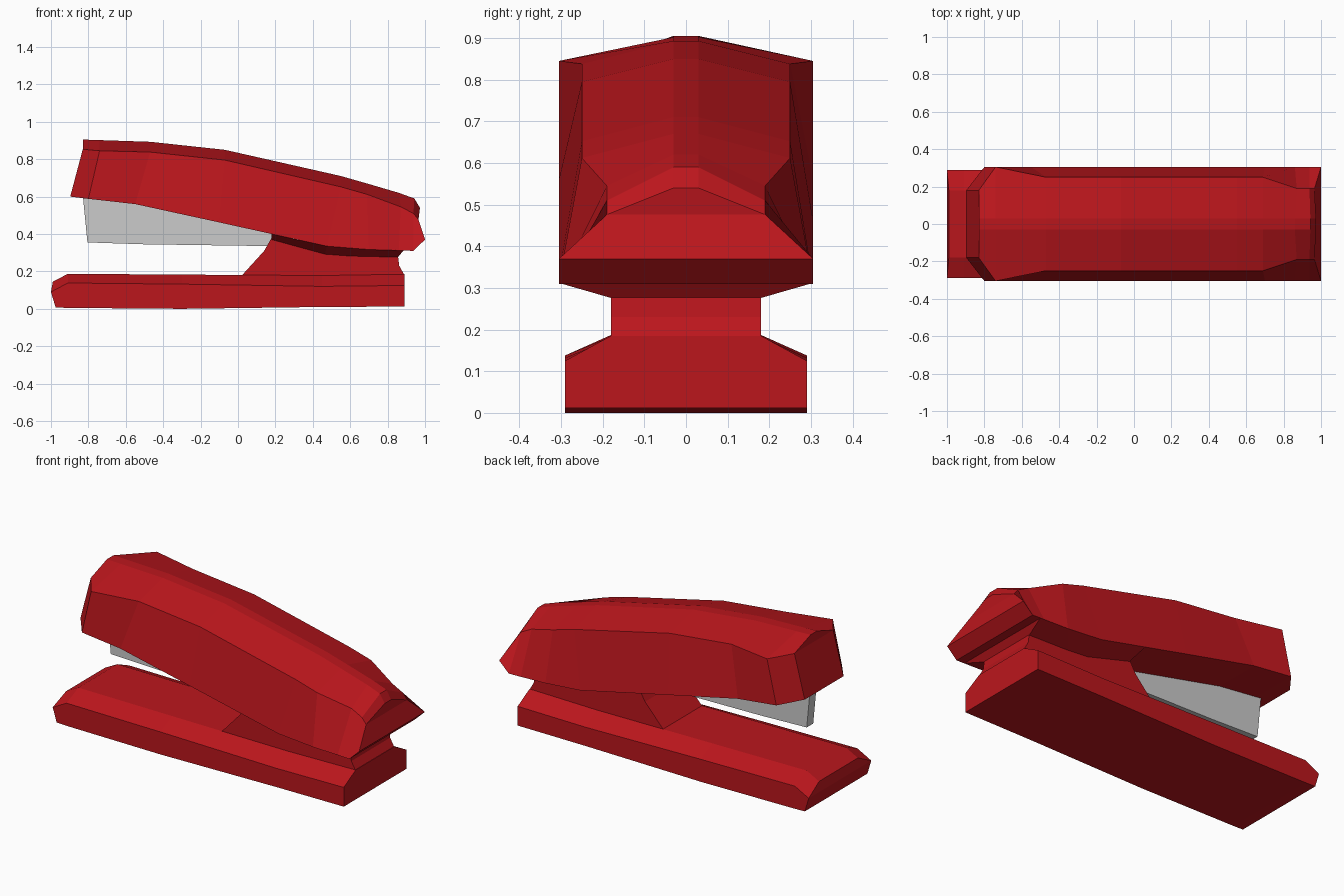
import bpy, bmesh

red = bpy.data.materials.new("red")
red.diffuse_color = (0.5, 0.008, 0.012, 1)


def finish(bm, name, mat=None):
    bmesh.ops.recalc_face_normals(bm, faces=bm.faces)
    me = bpy.data.meshes.new(name)
    bm.to_mesh(me)
    bm.free()
    if mat:
        me.materials.append(mat)
    ob = bpy.data.objects.new(name, me)
    bpy.context.collection.objects.link(ob)
    return ob


def loft(name, stations, mat=None):
    """Each station is a top-to-bottom list of (x, half width, z), mirrored in y."""
    bm = bmesh.new()
    rings = []
    for st in stations:
        left = [bm.verts.new((x, y, z)) for x, y, z in st]
        right = [bm.verts.new((x, -y, z)) for x, y, z in reversed(st)]
        rings.append(left + right)
    n = len(rings[0])
    for a, b in zip(rings, rings[1:]):
        for i in range(n):
            j = (i + 1) % n
            bm.faces.new((a[i], a[j], b[j], b[i]))
    # end caps as strips between mirrored points
    for r in (rings[0], rings[-1]):
        for i in range(n // 2 - 1):
            bm.faces.new((r[i], r[i + 1], r[n - 2 - i], r[n - 1 - i]))
    return finish(bm, name, mat)


def plate(name, profile, half, mat=None):
    """Side profile (x, z) extruded across y."""
    bm = bmesh.new()
    f = bm.faces.new([bm.verts.new((x, -half, z)) for x, z in profile])
    ext = bmesh.ops.extrude_face_region(bm, geom=[f])["geom"]
    verts = [v for v in ext if isinstance(v, bmesh.types.BMVert)]
    bmesh.ops.translate(bm, verts=verts, vec=(0, 2 * half, 0))
    if f.is_valid and not any(len(e.link_faces) < 2 for e in f.edges):
        pass
    else:
        bm.faces.new([v for v in bm.verts if v.co.y < 0])
    return finish(bm, name, mat)


# Base: chamfered slab
loft("base", [
    [(-0.99, 0.18, 0.145), (-1.0, 0.29, 0.09), (-0.975, 0.29, 0.007)],
    [(-0.91, 0.18, 0.187), (-0.91, 0.29, 0.138), (-0.91, 0.29, 0.005)],
    [(-0.30, 0.18, 0.183), (-0.30, 0.29, 0.132), (-0.30, 0.29, 0.0)],
    [(0.45, 0.18, 0.178), (0.45, 0.29, 0.12), (0.45, 0.29, 0.01)],
    [(0.89, 0.18, 0.185), (0.89, 0.29, 0.125), (0.89, 0.29, 0.012)],
], red)

# Hinge post between base and arm
plate("hinge_post", [
    (0.02, 0.178), (0.14, 0.31), (0.18, 0.38), (0.465, 0.30), (0.855, 0.285),
    (0.862, 0.23), (0.89, 0.18), (0.88, 0.15), (0.03, 0.15)], 0.18, red)

# Flared underside joining the post to the arm
loft("arm_underside", [
    [(0.18, 0.305, 0.40), (0.18, 0.18, 0.37)],
    [(0.475, 0.305, 0.335), (0.465, 0.18, 0.292)],
    [(0.70, 0.305, 0.317), (0.60, 0.18, 0.282)],
    [(0.885, 0.305, 0.312), (0.855, 0.18, 0.276)],
], red)

# Upper arm: ridge, shoulder and lower edge at each station
loft("upper_arm", [
    [(-0.83, 0.03, 0.905), (-0.83, 0.18, 0.853), (-0.897, 0.18, 0.60)],
    [(-0.74, 0.03, 0.902), (-0.74, 0.305, 0.845), (-0.80, 0.305, 0.588)],
    [(-0.47, 0.03, 0.893), (-0.47, 0.25, 0.838), (-0.55, 0.305, 0.56)],
    [(-0.07, 0.03, 0.85), (-0.07, 0.25, 0.795), (-0.10, 0.305, 0.462)],
    [(0.55, 0.03, 0.71), (0.55, 0.25, 0.652), (0.475, 0.305, 0.335)],
    [(0.69, 0.03, 0.67), (0.69, 0.25, 0.612), (0.70, 0.305, 0.317)],
    [(0.86, 0.03, 0.62), (0.87, 0.19, 0.545), (0.86, 0.305, 0.312)],
    [(0.943, 0.03, 0.59), (0.938, 0.19, 0.51), (0.937, 0.305, 0.31)],
    [(0.973, 0.03, 0.54), (0.965, 0.19, 0.476), (1.0, 0.305, 0.37)],
], red)

# Thin grey magazine rail under the arm
plate("magazine_rail", [
    (-0.83, 0.61), (-0.805, 0.355), (-0.50, 0.345), (0.20, 0.335),
    (0.20, 0.42), (-0.54, 0.58)], 0.03)
